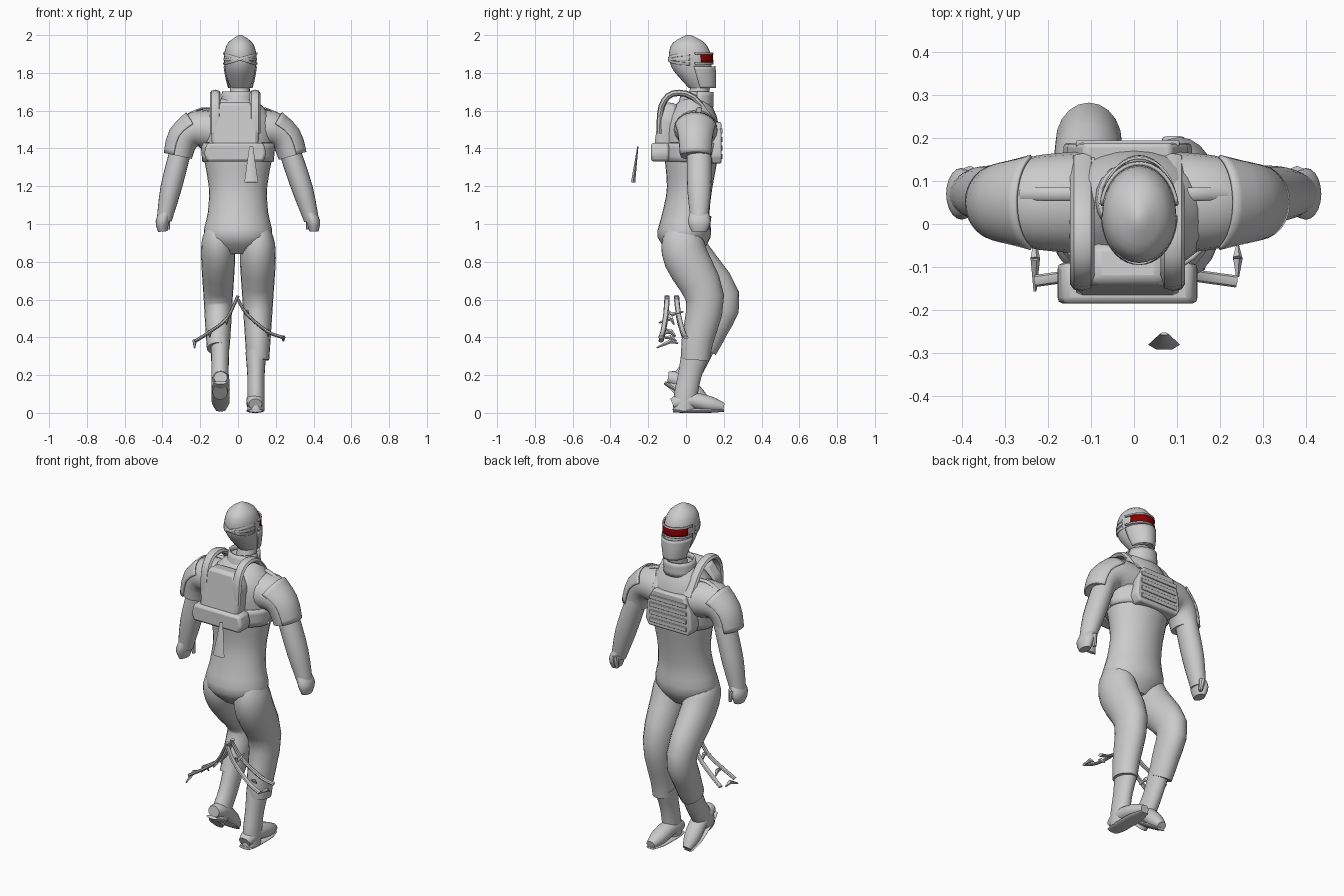
import bpy, bmesh, math, random
from mathutils import Vector, Matrix

random.seed(4)
if "Cube" in bpy.data.objects:
    bpy.data.objects.remove(bpy.data.objects["Cube"])


def material(name, rgb):
    m = bpy.data.materials.new(name)
    m.use_nodes = True
    m.diffuse_color = (*rgb, 1)
    m.node_tree.nodes["Principled BSDF"].inputs["Base Color"].default_value = (*rgb, 1)
    return m


GREY = material("plain_grey", (.6, .6, .6))
RED = material("visor_red", (.25, 0, 0))
SIDES = {"left": 1, "right": -1}


def finish(name, bm, mat=GREY):
    bmesh.ops.recalc_face_normals(bm, faces=bm.faces)
    mesh = bpy.data.meshes.new(name)
    bm.to_mesh(mesh)
    bm.free()
    mesh.materials.append(mat)
    mesh.shade_smooth()
    mesh.set_sharp_from_angle(angle=math.radians(40))
    ob = bpy.data.objects.new(name, mesh)
    bpy.context.collection.objects.link(ob)
    return ob


def spline(rings, steps=3):
    """Catmull-Rom interpolation between neighbouring rings."""
    out, last = [], len(rings) - 1
    for i in range(last):
        near = rings[max(i - 1, 0)], rings[i], rings[i + 1], rings[min(i + 2, last)]
        for k in range(steps):
            t = k / steps
            out.append([q + t / 2 * (r - p + t * (2 * p - 5 * q + 4 * r - s
                                                  + t * (3 * (q - r) + s - p)))
                        for p, q, r, s in zip(*near)])
    return out + [rings[-1]]


def loft(name, rings, at=0, plane="X", flat=1, level=False, arc=None,
         grow=0, thick=0, sides=20, mat=GREY):
    """Skin ellipses along a path lying in the plane X = at or Y = at.
    A ring is (distance across, height, radius); flat scales its in-plane radius."""
    bm = bmesh.new()
    axis = Vector((plane == "X", plane == "Y", 0))
    across = Vector((plane == "Y", plane == "X", 0))
    up = Vector((0, 0, 1))
    rings = spline(rings)
    points = [axis * at + across * u + up * z for u, z, r in rings]
    start, end = arc or (0, 360)
    count = sides + 1 if arc else sides
    loops = []
    for i, (u, z, r) in enumerate(rings):
        along = points[min(i + 1, len(points) - 1)] - points[max(i - 1, 0)]
        side = (up if level else along.normalized()).cross(axis)
        loop = []
        for k in range(count):
            angle = math.radians(start + (end - start) * k / sides)
            loop.append(bm.verts.new(points[i] + axis * math.cos(angle) * (r + grow)
                                     + side * math.sin(angle) * (r * flat + grow)))
        loops.append(loop)
    for low, high in zip(loops, loops[1:]):
        for k in range(sides):
            j = (k + 1) % count
            bm.faces.new((low[k], low[j], high[j], high[k]))
    if not arc:
        bm.faces.new(loops[0])
        bm.faces.new(loops[-1])
    ob = finish(name, bm, mat)
    if thick:
        shell = ob.modifiers.new("thickness", "SOLIDIFY")
        shell.thickness, shell.offset = thick, 0
    return ob


def ribbon(name, path, at, width, flat, plane="X"):
    return loft(name, [(u, z, width) for u, z in path], at, plane, flat, sides=8)


def panel(name, half, back, front, rim=.01, centre=-.015):
    """Mirror half an x-z outline, extrude it through y and round its rim."""
    outline = [(x, z) for x, z in half] + [(-x, z) for x, z in reversed(half)]
    bm = bmesh.new()
    face = bm.faces.new([bm.verts.new((centre + x, back, z)) for x, z in outline])
    made = bmesh.ops.extrude_face_region(bm, geom=[face])
    moved = [v for v in made["geom"] if isinstance(v, bmesh.types.BMVert)]
    bmesh.ops.translate(bm, verts=moved, vec=(0, front - back, 0))
    ob = finish(name, bm)
    bevel = ob.modifiers.new("rim", "BEVEL")
    bevel.width, bevel.segments = rim, 2
    return ob


def turn_about(ob, pivot, degrees, axis):
    spin = Matrix.Rotation(math.radians(degrees), 4, axis)
    ob.matrix_world = Matrix.Translation(pivot) @ spin @ Matrix.Translation(-pivot)


# Torso, neck and collar
loft("torso", [(0, .84, .09), (-.01, .93, .18), (0, 1.06, .16), (.02, 1.2, .155),
               (.03, 1.42, .19), (.03, 1.57, .17), (.05, 1.68, .07)],
     flat=.78, level=True, sides=28)
loft("neck", [(.05, 1.6, .06), (.08, 1.75, .05)], at=.01, level=True)
loft("collar", [(.05, 1.62, .09), (.06, 1.7, .08)], level=True, arc=(0, 360), thick=.01)

# Head, face mask, visor and bands
HEAD = dict(at=.012, flat=1.3, level=True)
loft("head", [(.08, 1.72, .05), (.06, 1.77, .07), (.03, 1.83, .082), (.02, 1.9, .085),
              (.015, 1.96, .064), (.015, 2, .01)], sides=28, **HEAD)
loft("face_mask", [(.075, 1.72, .06), (.06, 1.77, .073), (.042, 1.835, .084)],
     arc=(0, 180), grow=.002, thick=.006, **HEAD)
loft("visor", [(.028, 1.855, .085), (.024, 1.9, .085)], arc=(28, 152),
     grow=.004, thick=.006, mat=RED, **HEAD)
for label, z in {"lower": 1.85, "upper": 1.903}.items():
    loft(label + "_visor_rim", [(.028, z - .005, .085), (.025, z + .005, .085)],
         arc=(10, 170), grow=.004, thick=.008, **HEAD)
for tilt in (-16, 0, 16):
    band = loft("head_band", [(.02, 1.865, .085), (.02, 1.88, .085)],
                arc=(180, 360), grow=.002, thick=.005, **HEAD)
    turn_about(band, Vector((.01, 0, 1.87)), tilt, "Y")

# Arms, sleeves and shoulder pads
for side, s in SIDES.items():
    def arm(part, rings, y=.07, **shape):
        lean = [(s * x - (z - 1) * .04, z, r) for x, z, r in rings]
        return loft(side + part, lean, y, "Y", **shape)

    sleeve = [(.08, 1.49, .12), (.2, 1.5, .11), (.27, 1.45, .09), (.3, 1.36, .08)]
    arm("_sleeve", sleeve, y=.05, flat=.9)
    arm("_shoulder_pad", sleeve[1:], y=.05, flat=.9, grow=.004, thick=.008,
        arc=(90 * s - 70, 90 * s + 70))
    arm("_arm", [(.27, 1.45, .06), (.3, 1.35, .065), (.35, 1.18, .063), (.39, 1.02, .045)], flat=.88)
    arm("_hand", [(.38, 1.06, .05), (.4, 1.01, .06), (.4, .96, .04)], flat=.6)
    arm("_thumb", [(.38, 1.04, .02), (.37, .97, .01)], y=.115, sides=8)
    arm("_shoulder_tab", [(.1, 1.61, .015), (.17, 1.61, .015), (.24, 1.58, .015)], flat=.4, sides=8)

# Planted left leg, striding right leg, each with its boot
legs = {
    "left": [(-.02, 1.02, .04), (-.02, .93, .083), (0, .82, .095), (.1, .61, .082),
             (.06, .38, .067), (.05, .28, .06)],
    "right": [(-.02, 1.02, .04), (-.02, .93, .083), (.03, .82, .09), (.19, .61, .077),
              (.14, .45, .068), (.09, .34, .06)]}
boots = {
    "left": [(.05, .32, .055), (.02, .2, .046), (0, .1, .046), (-.01, .01, .045)],
    "right": [(.1, .38, .05), (.04, .25, .046), (-.03, .15, .046), (-.07, .11, .04)]}
heels = {"left": (-.07, 0, 0), "right": (-.12, .15, -33)}
instep = [(0, .045, .035), (.04, .06, .046), (.11, .065, .048), (.2, .045, .046), (.27, .03, .025)]
for side, s in SIDES.items():
    loft(side + "_leg", legs[side], at=s * .105, flat=1.25)
    loft(side + "_boot_shaft", boots[side], at=s * .095, flat=1.35)
    y, z, pitch = heels[side]
    for part, rings, flat in (("_foot", instep, .9),
                              ("_sole", [(u, .012, r) for u, h, r in instep], .25)):
        ob = loft(side + part, rings, flat=flat)
        ob.matrix_world = (Matrix.Translation((s * .092, y, z))
                           @ Matrix.Rotation(math.radians(pitch), 4, "X"))

# Vest panels, webbing, waist band and shoulder straps
carrier = panel("vest_back", [(.12, 1.35), (.13, 1.57), (.08, 1.65)], -.175, -.08, rim=.02)
turn_about(carrier, Vector((0, -.17, 1.35)), -7, "X")
panel("back_pouch", [(.15, 1.33), (.165, 1.37), (.15, 1.43)], -.185, -.09, rim=.015)
panel("vest_front", [(.13, 1.32), (.15, 1.36), (.14, 1.46), (.1, 1.54)], .11, .188)
for row in range(4):
    z = 1.345 + row * .045
    panel("front_webbing", [(.12, z), (.12, z + .025)], .18, .194, rim=.003)
loft("waist_band", [(.025, 1.33, .18), (.03, 1.43, .19)], flat=.78, level=True,
     arc=(0, 360), grow=.003, thick=.012, sides=32)
for x in (-.12, .09):
    ribbon("vest_strap", [(-.14, 1.48), (-.13, 1.62), (-.07, 1.69), (.04, 1.67), (.15, 1.53)],
           x, width=.028, flat=.6)

# Loose fin behind the back
loft("loose_fin", [(-.255, 1.41, .01), (-.28, 1.22, .037)], at=.07, flat=.35, sides=6)

# Trailing straps behind the knees, with torn ends
trails = [[(0, .62), (-.06, .5), (-.15, .43), (-.23, .38)],
          [(0, .6), (.05, .52), (.16, .43), (.24, .4)]]
for path in trails:
    for y, swing in ((-.1, 8), (-.05, -12)):
        strap = ribbon("trailing_strap", path, y, width=.014, flat=.6, plane="Y")
        turn_about(strap, Vector((0, y, 0)), swing * (1 if path[-1][0] < 0 else -1), "Z")
    for x, z in path[1:]:
        for y in (-.12, -.03):
            tip = random.uniform(-.04, .03)
            loft("strap_shred", [(-.08, z, .012), (y + tip, z + tip, .004)], at=x, sides=5)
